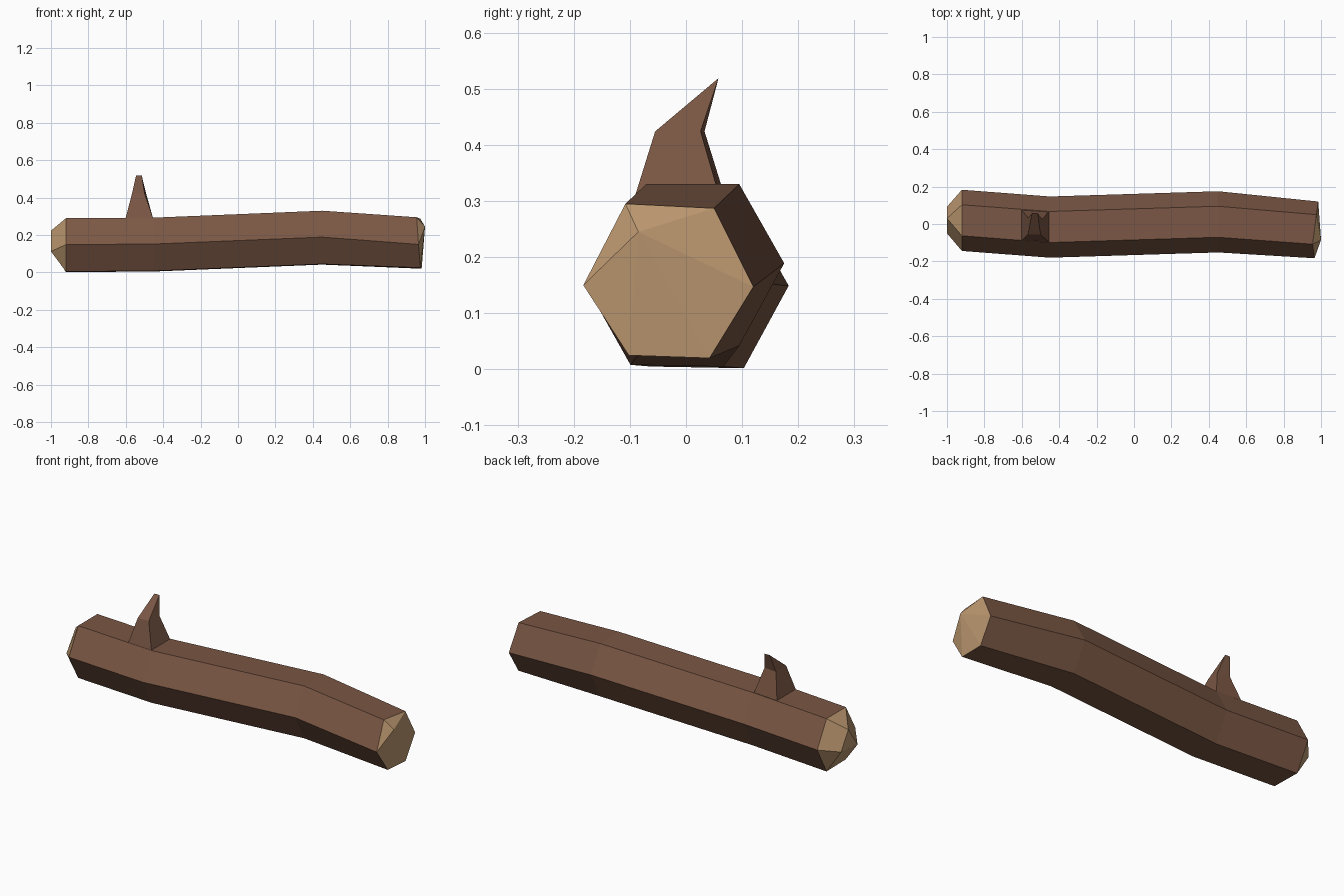
import bpy, bmesh

if "Cube" in bpy.data.objects:
    bpy.data.objects.remove(bpy.data.objects["Cube"])


def material(name, rgb):
    m = bpy.data.materials.new(name)
    m.diffuse_color = (*rgb, 1)
    m.use_nodes = True
    m.node_tree.nodes["Principled BSDF"].inputs["Base Color"].default_value = m.diffuse_color
    return m


bark = material("bark brown", (0.195, 0.095, 0.058))
wood = material("cut wood tan", (0.50, 0.31, 0.16))


def finish(bm, name, mats):
    bmesh.ops.recalc_face_normals(bm, faces=bm.faces[:])
    me = bpy.data.meshes.new(name)
    bm.to_mesh(me)
    bm.free()
    for m in mats:
        me.materials.append(m)
    ob = bpy.data.objects.new(name, me)
    bpy.context.collection.objects.link(ob)
    return ob


def bridge(bm, a, b):
    n = len(a)
    for i in range(n):
        bm.faces.new((a[i], a[(i + 1) % n], b[(i + 1) % n], b[i]))


# Log: six-sided rings along a gently bent centre line
# ring order: top back, top front, mid front, low front, low back, mid back
HEX = [(0.083, 0.143), (-0.083, 0.143), (-0.164, 0.002),
       (-0.083, -0.142), (0.083, -0.145), (0.163, 0.002)]
bm = bmesh.new()
rings = [[bm.verts.new((x, cy + y, cz + z)) for y, z in HEX]
         for x, cy, cz in [(-0.92, 0.02, 0.147), (-0.45, -0.016, 0.15), (0.45, 0.012, 0.187)]]
# right end ring is cut at a slight slant
rings.append([bm.verts.new(p) for p in [
    (0.975, 0.05, 0.287), (0.955, -0.108, 0.295), (0.965, -0.183, 0.15),
    (0.975, -0.102, 0.025), (0.982, 0.042, 0.02), (0.985, 0.12, 0.147)]])
for a, b in zip(rings, rings[1:]):
    bridge(bm, a, b)

# Left end: facets chopped down to a small triangle
ends = []
A, B, C = [bm.verts.new(p) for p in [(-1, 0.03, 0.223), (-1, -0.05, 0.112), (-1, 0.092, 0.125)]]
tb, tf, mf, lf, lb, mb = rings[0]
for f in [(tb, tf, A), (tf, mf, B, A), (mf, lf, B), (lf, lb, C, B),
          (lb, mb, C), (mb, tb, A, C), (A, B, C)]:
    ends.append(bm.faces.new(f))

# Right end: fan from one high point, giving a chipped upper corner
tip = bm.verts.new((1.0, -0.085, 0.245))
r = rings[-1]
for i in range(6):
    ends.append(bm.faces.new((r[i], r[(i + 1) % 6], tip)))
for f in ends:
    f.material_index = 1
finish(bm, "log", [bark, wood])

# Broken branch stub rising from the top of the log
bm = bmesh.new()
base = [bm.verts.new(p) for p in [(-0.602, -0.089, 0.286), (-0.453, -0.098, 0.286),
                                  (-0.453, 0.066, 0.286), (-0.602, 0.076, 0.286)]]
mid = [bm.verts.new(p) for p in [(-0.566, -0.055, 0.424), (-0.500, -0.055, 0.424),
                                 (-0.492, 0.026, 0.424), (-0.566, 0.033, 0.424)]]
top = [bm.verts.new((x, 0.058, 0.519)) for x in (-0.545, -0.515)]
bridge(bm, base, mid)
bm.faces.new(base)
for f in [(mid[0], mid[1], top[1], top[0]), (mid[1], mid[2], top[1]),
          (mid[2], mid[3], top[0], top[1]), (mid[3], mid[0], top[0])]:
    bm.faces.new(f)
finish(bm, "branch_stub", [bark])
